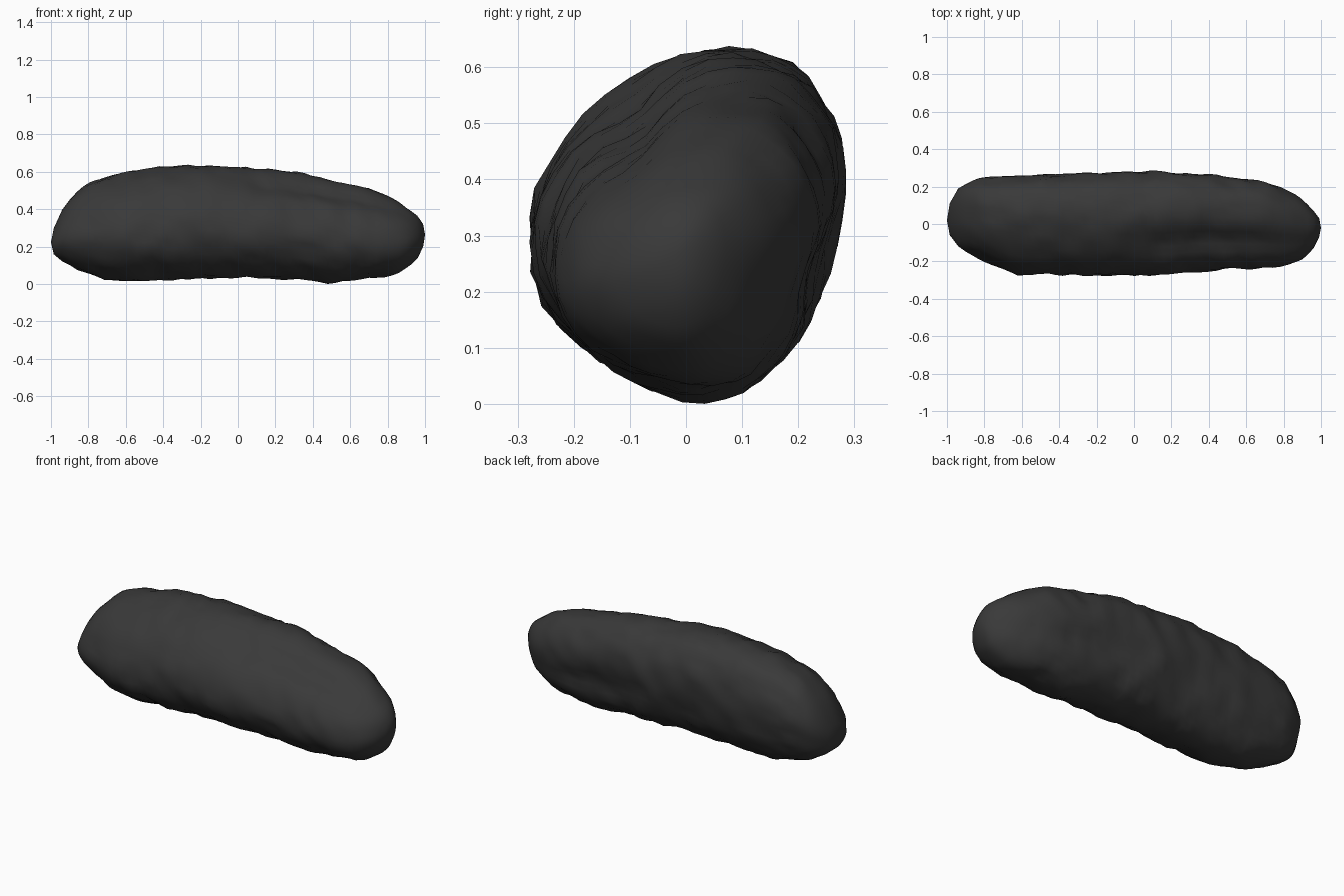
import bpy, bmesh, math
from mathutils import Vector, noise

cube = bpy.data.objects.get("Cube")
if cube:
    bpy.data.objects.remove(cube, do_unlink=True)

# Body stations: x, low z, high z, front y, back y
STATIONS = [
    (-.985, .16, .30, -.06, .11), (-.94, .125, .40, -.12, .19),
    (-.86, .08, .50, -.17, .23), (-.76, .04, .555, -.215, .25),
    (-.62, .015, .595, -.268, .262), (-.42, .022, .625, -.277, .265),
    (-.15, .035, .64, -.28, .27), (.12, .033, .615, -.275, .275),
    (.32, .023, .60, -.255, .263), (.52, .012, .555, -.242, .245),
    (.7, .03, .51, -.237, .225), (.82, .05, .46, -.222, .175),
    (.9, .09, .41, -.19, .13), (.96, .14, .365, -.13, .07),
    (.99, .20, .32, -.07, .03),
]
SIDES = 40
LEAN = 0.2


def resample(rows, step):
    """Smooth curve through the stations."""
    out = []
    for i in range(len(rows) - 1):
        p = [Vector(rows[max(0, min(len(rows) - 1, i + k))]) for k in (-1, 0, 1, 2)]
        n = max(1, round((p[2][0] - p[1][0]) / step))
        for s in range(n):
            t = s / n
            m0 = (p[2] - p[0]) * (p[2][0] - p[1][0]) / (p[2][0] - p[0][0])
            m1 = (p[3] - p[1]) * (p[2][0] - p[1][0]) / (p[3][0] - p[1][0])
            a, b = 2 * t**3 - 3 * t**2 + 1, t**3 - 2 * t**2 + t
            out.append(p[1] * a + m0 * b + p[2] * (1 - a) + m1 * (t**3 - t**2))
    return out + [Vector(rows[-1])]


def groove(a, x, angle, width, start, end, depth):
    """Shallow lengthwise furrow at one angle, fading at both ends."""
    if not start < x < end:
        return 0
    d = math.remainder(a - angle, math.tau) / width
    return depth * math.exp(-d * d) * math.sin(math.pi * (x - start) / (end - start))


def skin_point(row, a):
    x, low, high, front, back = row
    rz, ry = (high - low) / 2, (back - front) / 2
    s = math.sin(a)
    # Leaning egg section, with the underside pushed to the back
    shift = 0.32 * min(0, s) ** 2 + 0.1 * max(0, s) ** 2
    y = ry * (math.cos(a - LEAN) + shift)
    z = rz * s
    p = Vector((x, y, z))
    lump = noise.noise(p * 5) * 0.01 + noise.noise(p * 13) * 0.014
    cut = groove(a, x, 2.25, 0.26, -.2, 1.0, .045) + groove(a, x, -.2, 0.22, .05, .85, .022)
    k = 1 + (lump * min(1, ry * 5) - cut) / 0.28
    return Vector((x, (front + back) / 2 + y * k, (low + high) / 2 + z * k))


# Lumpy rounded body
bm = bmesh.new()
rings = [[bm.verts.new(skin_point(row, math.tau * i / SIDES)) for i in range(SIDES)]
         for row in resample(STATIONS, 0.04)]
for r0, r1 in zip(rings, rings[1:]):
    for i in range(SIDES):
        j = (i + 1) % SIDES
        bm.faces.new((r0[i], r0[j], r1[j], r1[i]))

# Rounded tips
for ring, tip in ((rings[0], (-1, .02, .225)), (rings[-1], (1, -.02, .265))):
    v = bm.verts.new(tip)
    for i in range(SIDES):
        bm.faces.new((ring[i], ring[(i + 1) % SIDES], v))
bmesh.ops.recalc_face_normals(bm, faces=bm.faces)

# Rest on the ground
lowest = min(v.co.z for v in bm.verts)
bmesh.ops.translate(bm, verts=bm.verts, vec=(0, 0, -lowest))
for f in bm.faces:
    f.smooth = True
mesh = bpy.data.meshes.new("body")
bm.to_mesh(mesh)
bm.free()
body = bpy.data.objects.new("body", mesh)
bpy.context.collection.objects.link(body)

# Dark grey skin
mat = bpy.data.materials.new("dark grey")
mat.use_nodes = True
colour = (.041, .041, .041, 1)
mat.diffuse_color = colour
mat.node_tree.nodes["Principled BSDF"].inputs["Base Color"].default_value = colour
mesh.materials.append(mat)
